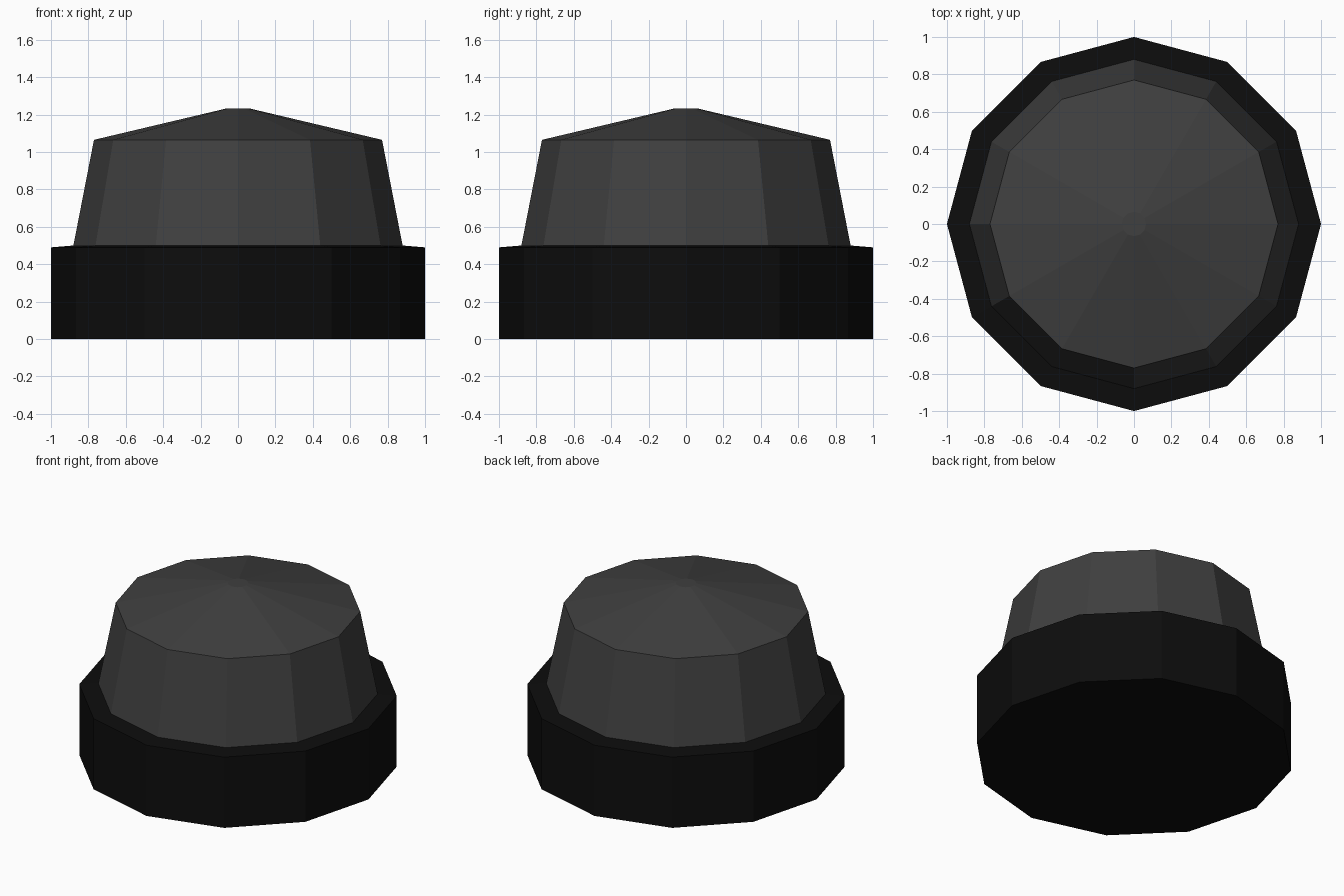
import bpy
import math

SIDES = 12

cube = bpy.data.objects.get("Cube")
if cube:
    bpy.data.objects.remove(cube, do_unlink=True)


def make_material(name, value):
    mat = bpy.data.materials.new(name)
    mat.use_nodes = True
    colour = (value, value, value, 1)
    mat.diffuse_color = colour
    mat.node_tree.nodes["Principled BSDF"].inputs["Base Color"].default_value = colour
    return mat


def lathe(name, profile, mat):
    """Turn (radius, height) points into a closed, flat-faced solid."""
    verts = [(r * math.cos(math.tau * i / SIDES), r * math.sin(math.tau * i / SIDES), z)
             for r, z in profile for i in range(SIDES)]
    faces = [tuple(reversed(range(SIDES)))]
    for ring in range(len(profile) - 1):
        low, high = ring * SIDES, (ring + 1) * SIDES
        for i in range(SIDES):
            j = (i + 1) % SIDES
            faces.append((low + i, low + j, high + j, high + i))
    faces.append(tuple(range(len(verts) - SIDES, len(verts))))
    mesh = bpy.data.meshes.new(name)
    mesh.from_pydata(verts, [], faces)
    mesh.materials.append(mat)
    obj = bpy.data.objects.new(name, mesh)
    bpy.context.collection.objects.link(obj)
    return obj


black = make_material("black", 0.004)
grey = make_material("dark grey", 0.05)

# Wide base collar with a slightly sloped top
lathe("base_collar", [(1, 0), (1, 0.49), (0.88, 0.5)], black)

# Tapered cap with a shallow cone and small flat tip
lathe("cap", [(0.88, 0.5), (0.77, 1.065), (0.065, 1.232)], grey)
